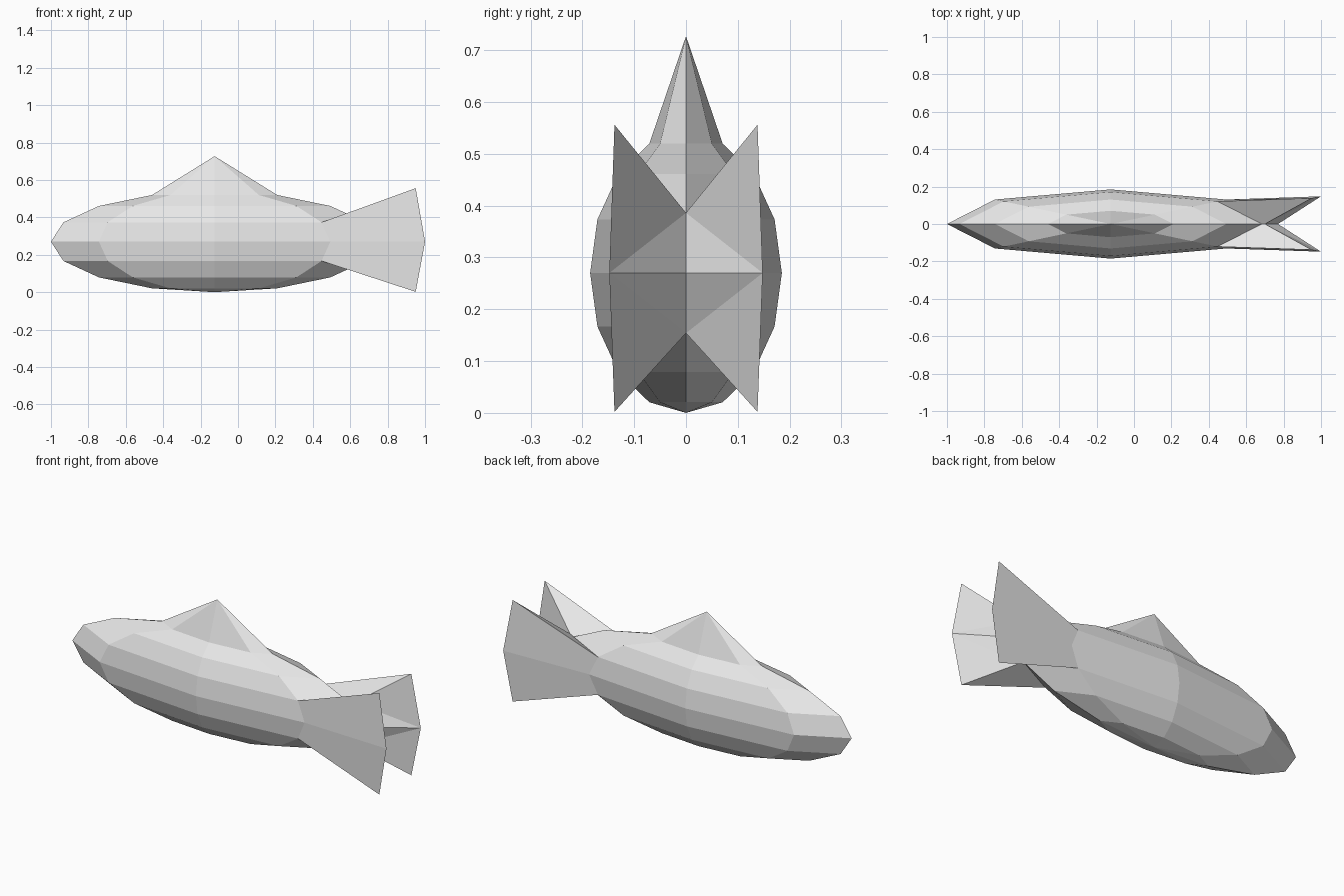
import bpy
import bmesh
from mathutils import Matrix, Vector

cube = bpy.data.objects.get("Cube")
if cube:
    bpy.data.objects.remove(cube, do_unlink=True)

grey = bpy.data.materials.new("light_grey")
grey.use_nodes = True
colour = (0.8, 0.8, 0.8, 1)
grey.diffuse_color = colour
grey.node_tree.nodes["Principled BSDF"].inputs["Base Color"].default_value = colour

CENTRE = Vector((-0.125, 0, 0.27))
SIZE = (0.875, 0.185, 0.27)

# Body: a stretched eight-sided sphere
bm = bmesh.new()
place = Matrix.Translation(CENTRE) @ Matrix.Diagonal((*SIZE, 1))
bmesh.ops.create_uvsphere(bm, u_segments=8, v_segments=8, radius=1, matrix=place)

# Back fin: the top point pulled up
max(bm.verts, key=lambda v: v.co.z).co.z = 0.727

# Tail: the four faces round the rear point, extruded into two forked blades
rear = max(bm.verts, key=lambda v: v.co.x)
tail_faces = list(rear.link_faces)
result = bmesh.ops.extrude_face_region(bm, geom=tail_faces)
new_verts = [g for g in result["geom"] if isinstance(g, bmesh.types.BMVert)]
caps = [g for g in result["geom"] if isinstance(g, bmesh.types.BMFace)]
old_left = [f for f in tail_faces if f.is_valid]
bmesh.ops.delete(bm, geom=old_left, context="FACES_ONLY")


def sign(value):
    return 0 if abs(value) < 0.01 else (1 if value > 0 else -1)


mid_tips, roots = [], []
for v in new_verts:
    side, level = sign(v.co.y), sign(v.co.z - CENTRE.z)
    if side and level:      # blade corners
        v.co = (0.95, side * 0.138, 0.279 + level * 0.277)
    elif side:              # blade middles
        v.co = (1.0, side * 0.148, CENTRE.z)
        mid_tips.append(v)
    elif level:             # fork between the blades
        v.co = (0.70, 0, CENTRE.z + level * 0.116)
        roots.append(v)
    else:
        v.co = (0.77, 0, CENTRE.z)

# Fold each inner blade face from the fork to the blade middle
for face in caps:
    a = [v for v in face.verts if v in mid_tips][0]
    b = [v for v in face.verts if v in roots][0]
    bmesh.utils.face_split(face, a, b)

bmesh.ops.recalc_face_normals(bm, faces=bm.faces)
mesh = bpy.data.meshes.new("fish_body")
bm.to_mesh(mesh)
bm.free()
mesh.materials.append(grey)
body = bpy.data.objects.new("fish_body", mesh)
bpy.context.collection.objects.link(body)
